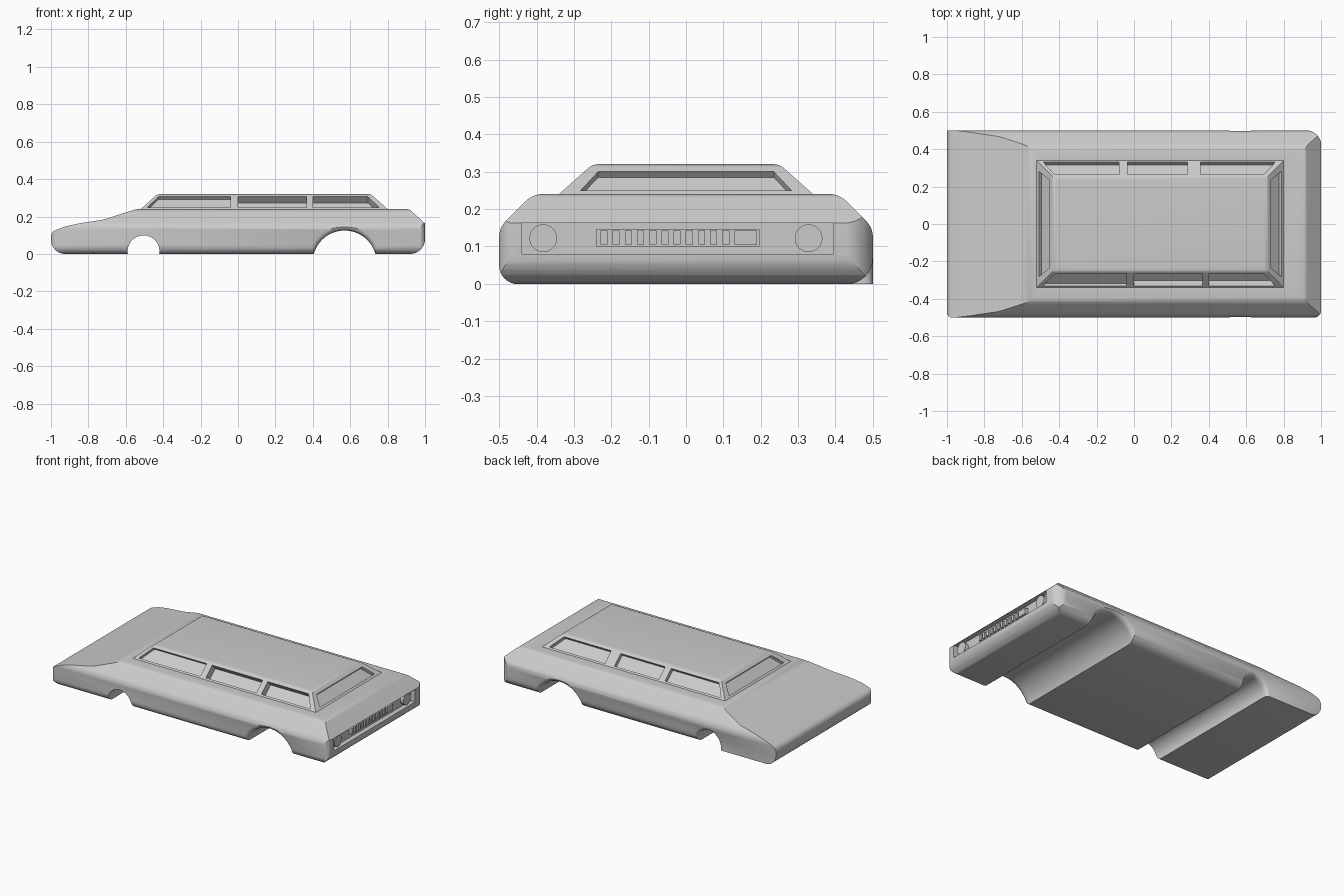
import bpy, bmesh, math
from mathutils import Vector

if "Cube" in bpy.data.objects:
    bpy.data.objects.remove(bpy.data.objects["Cube"])


def make(name, bm):
    bmesh.ops.recalc_face_normals(bm, faces=bm.faces[:])
    me = bpy.data.meshes.new(name)
    bm.to_mesh(me)
    bm.free()
    ob = bpy.data.objects.new(name, me)
    bpy.context.collection.objects.link(ob)
    return ob


def rounded(pts, n=8):
    """Outline with corners (a, b, radius) rounded by arcs."""
    out = []
    for i, (a, b, r) in enumerate(pts):
        p = Vector((a, b))
        if r <= 0:
            out.append(p)
            continue
        d0 = (Vector(pts[i - 1][:2]) - p).normalized()
        d1 = (Vector(pts[(i + 1) % len(pts)][:2]) - p).normalized()
        half = d0.angle(d1) / 2
        c = p + (d0 + d1).normalized() * (r / math.sin(half))
        s, e = p + d0 * (r / math.tan(half)) - c, p + d1 * (r / math.tan(half)) - c
        sweep = s.angle_signed(e)
        for k in range(n + 1):
            t = -sweep * k / n
            out.append(c + Vector((s.x * math.cos(t) - s.y * math.sin(t),
                                   s.x * math.sin(t) + s.y * math.cos(t))))
    return out


def prism(name, pts, axis, lo, hi):
    bm = bmesh.new()
    place = {'x': lambda p, d: (d, p.x, p.y), 'y': lambda p, d: (p.x, d, p.y),
             'z': lambda p, d: (p.x, p.y, d)}[axis]
    a = [bm.verts.new(place(p, lo)) for p in pts]
    b = [bm.verts.new(place(p, hi)) for p in pts]
    bm.faces.new(a)
    bm.faces.new(b[::-1])
    for i in range(len(a)):
        j = (i + 1) % len(a)
        bm.faces.new((a[i], b[i], b[j], a[j]))
    return make(name, bm)


def hull(name, pts, bevel_above=None):
    bm = bmesh.new()
    for p in pts:
        bm.verts.new(p)
    bmesh.ops.convex_hull(bm, input=bm.verts[:])
    bmesh.ops.dissolve_limit(bm, angle_limit=0.01, verts=bm.verts[:], edges=bm.edges[:])
    if bevel_above is not None:
        es = [e for e in bm.edges if all(v.co.z > bevel_above for v in e.verts)]
        bmesh.ops.bevel(bm, geom=es, offset=0.014, segments=4, profile=0.5, affect='EDGES')
    return make(name, bm)


def box(name, x, y, z):
    return hull(name, [(a, b, c) for a in x for b in y for c in z])


def lathe_y(name, cx, cz, rings, n=64):
    bm = bmesh.new()
    loops = [[bm.verts.new((cx + r * math.cos(math.tau * i / n), y,
                            cz + r * math.sin(math.tau * i / n))) for i in range(n)]
             for y, r in rings]
    bm.faces.new(loops[0])
    bm.faces.new(loops[-1][::-1])
    for a, b in zip(loops, loops[1:]):
        for i in range(n):
            j = (i + 1) % n
            bm.faces.new((a[i], a[j], b[j], b[i]))
    return make(name, bm)


def boolean(ob, other, op):
    other.hide_render = True
    m = ob.modifiers.new(op, 'BOOLEAN')
    m.object, m.operation, m.solver = other, op, 'EXACT'
    bpy.context.view_layer.objects.active = ob
    bpy.ops.object.modifier_apply(modifier=m.name)
    bpy.data.objects.remove(other, do_unlink=True)


# Body: side profile x cross-section x plan outline
side = [(-1, 0, .075), (-1, .118, .04), (-.92, .148, .12), (-.84, .165, .2), (-.72, .183, .2),
        (-.6, .222, .2), (-.54, .24, .1), (.915, .24, .04), (1, .163, 0), (1, 0, .08)]
body = prism("car_body", rounded(side), 'y', -.6, .6)
sect = [(-.5, -.001, .05), (-.5, .15, .06), (-.41, .2405, .07),
        (.41, .2405, .07), (.5, .15, .06), (.5, -.001, .07)]
section = prism("section", rounded(sect), 'x', -1.1, 1.1)
boolean(section, box("nose_corner", (-1.2, -.5), (.3, .4998), (-.0005, .1)), 'UNION')
boolean(body, section, 'INTERSECT')
plan = [(-1.001, -.501, .03), (1.001, -.501, .04), (1.001, .501, .08), (-1.001, .501, 0)]
boolean(body, prism("plan", rounded(plan), 'z', -.1, .5), 'INTERSECT')


# Cabin with sloped sides
def slope(z):
    return (.32 - z) * 1.125


cabin = hull("cabin", [(x, s * (.25 + slope(z)), z) for z in (.2, .32) for s in (-1, 1)
                       for x in (-.43 - slope(z), .71 + slope(z))], bevel_above=.31)
boolean(body, cabin, 'UNION')


# Windows sunk at right angles to the slopes
def window(corners, normal, depth):
    n = Vector(normal).normalized()
    pts = [Vector(c) + n * d for c in corners for d in (.03, -depth)]
    boolean(body, hull("window_cut", pts), 'DIFFERENCE')


zb, zt = .248, .306
for s, panes in ((-1, ((-.485, -.425, -.04, .02), (0, 0, .365, .045), (.4, .4, .755, .045))),
                 (1, ((-.485, -.425, -.08, .025), (-.035, -.035, .285, .025),
                      (.355, .355, .755, .025)))):
    for x0, x0t, x1, depth in panes:
        x1t = .695 if x1 > .7 else x1
        window([(x0, s * (.25 + slope(zb)), zb), (x1, s * (.25 + slope(zb)), zb),
                (x0t, s * (.25 + slope(zt)), zt), (x1t, s * (.25 + slope(zt)), zt)],
               (0, s, 1.125), depth)
for s, top in ((-1, .43), (1, .71)):
    window([(s * (top + slope(z)), t * w, z) for z, w in ((.25, .282), (.3, .235))
            for t in (-1, 1)], (s, 0, 1.125), .02)


# Wheel arches with flared lips
def lip(r, f, s):
    arc = [(s * (.465 + .035 * k / 6), r + f * (1 - math.sqrt(1 - (k / 6) ** 2)))
           for k in range(7)]
    arc.append((s * .6, r + f))
    return arc if s > 0 else arc[::-1]


boolean(body, lathe_y("rear_arch_cut", .57, -.046, lip(.171, .025, -1) + lip(.171, .025, 1)),
        'DIFFERENCE')
boolean(body, lathe_y("nose_arch_cut", -.505, .014, [(-.6, .085)] + lip(.085, .02, 1)),
        'DIFFERENCE')

# Recessed end panel and grille pocket
boolean(body, box("panel_cut", (.968, 1.1), (-.44, .395), (.08, .1625)), 'DIFFERENCE')
boolean(body, box("grille_cut", (.955, 1.1), (-.24, .195), (.1, .145)), 'DIFFERENCE')

# Round lamps
lamps = []
for y in (-.382, .328):
    circle = [Vector((y + .037 * math.cos(math.tau * i / 40),
                      .122 + .037 * math.sin(math.tau * i / 40))) for i in range(40)]
    lamps.append(prism("lamp", circle, 'x', .96, .99))

# Grille teeth
for i in range(12):
    y = -.229 + .0326 * i
    box("grille_tooth", (.95, .985), (y, y + (.06 if i == 11 else .019)), (.105, .142))

# Smooth the curved parts, keep hard edges
for ob in [body] + lamps:
    bpy.ops.object.select_all(action='DESELECT')
    ob.select_set(True)
    bpy.context.view_layer.objects.active = ob
    bpy.ops.object.shade_smooth_by_angle(angle=math.radians(30))
